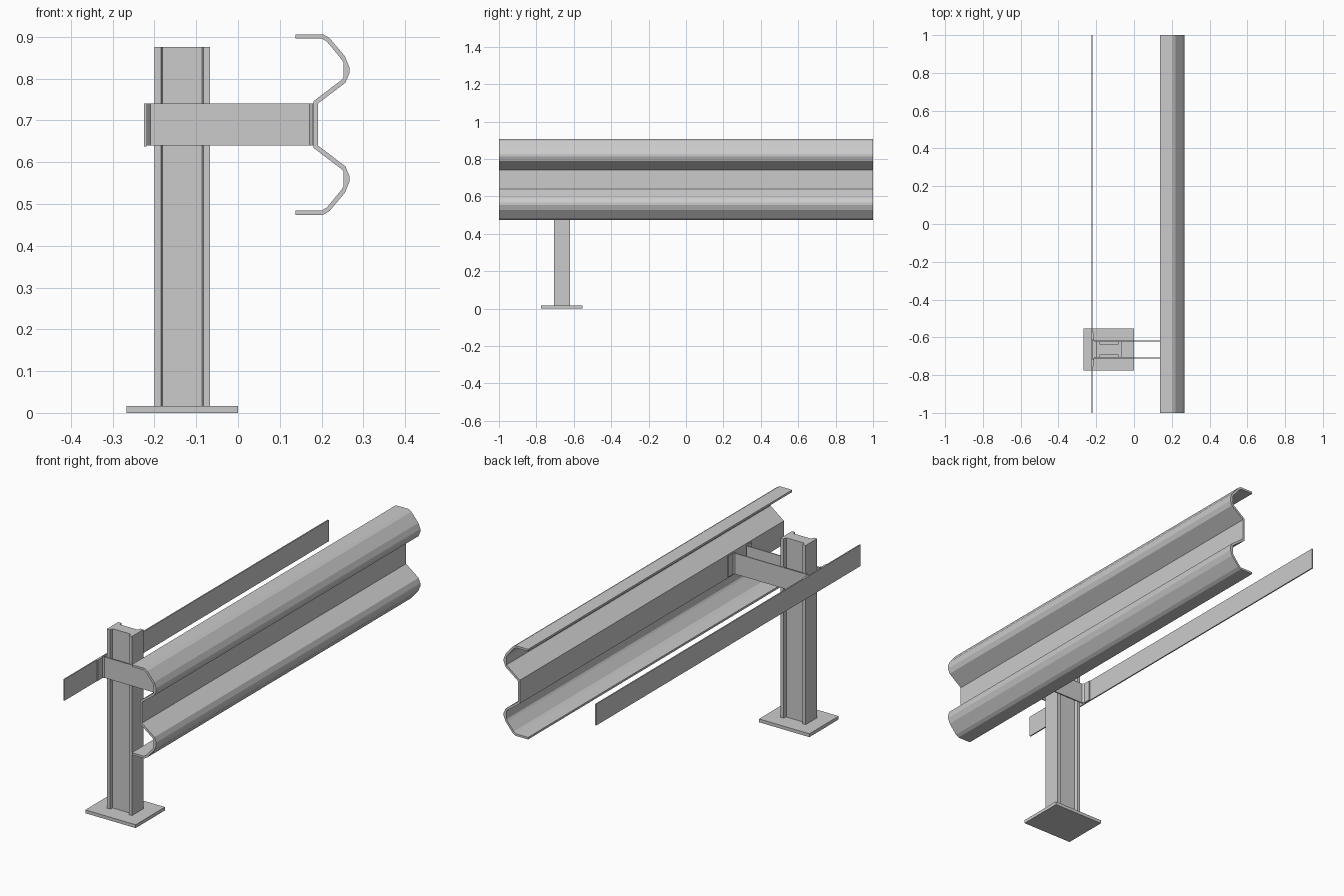
import bpy

if "Cube" in bpy.data.objects:
    bpy.data.objects.remove(bpy.data.objects["Cube"])

CY = -0.664   # y centre of post
ZC = 0.69     # z centre of rail and brackets


def prism(name, pts, lo, hi, axis):
    """Extrude a closed 2D outline along 'y' (pts are x,z) or 'z' (pts are x,y)."""
    def place(p, h):
        return (p[0], h, p[1]) if axis == 'y' else (p[0], p[1], h)
    n = len(pts)
    area = sum(pts[i][0] * pts[(i + 1) % n][1] - pts[(i + 1) % n][0] * pts[i][1] for i in range(n))
    if (area < 0) != (axis == 'y'):
        pts = pts[::-1]
    verts = [place(p, lo) for p in pts] + [place(p, hi) for p in pts]
    faces = [list(range(n))[::-1], list(range(n, 2 * n))]
    faces += [[i, (i + 1) % n, (i + 1) % n + n, i + n] for i in range(n)]
    me = bpy.data.meshes.new(name)
    me.from_pydata(verts, [], faces)
    ob = bpy.data.objects.new(name, me)
    bpy.context.collection.objects.link(ob)
    return ob


def rect(x0, x1, y0, y1):
    return [(x0, y0), (x1, y0), (x1, y1), (x0, y1)]


# base plate
prism("base_plate", rect(-0.267, 0.0, CY - 0.111, CY + 0.111), 0, 0.016, 'z')

# post with a shallow groove on both y sides
half = [(-0.2, 0.043), (-0.184, 0.043), (-0.181, 0.027), (-0.086, 0.027), (-0.083, 0.043), (-0.067, 0.043)]
outline = half + [(x, -y) for x, y in reversed(half)]
prism("post", [(x, CY + y) for x, y in outline], 0.016, 0.875, 'z')

# bracket straps: a flat arm on each side, flanged outwards at both ends
inner = [(-0.219, 0.09), (-0.219, 0.054), (-0.212, 0.043), (0.174, 0.043), (0.181, 0.054), (0.181, 0.09)]
outer = [(0.177, 0.09), (0.177, 0.056), (0.171, 0.048), (-0.209, 0.048), (-0.215, 0.056), (-0.215, 0.09)]
for side, label in ((-1, "front"), (1, "rear")):
    prism("bracket_" + label, [(x, CY + side * y) for x, y in inner + outer], 0.64, 0.74, 'z')

# rear tie strip
prism("rear_strip", rect(-0.225, -0.219, 0.638, 0.74), -1, 1, 'y')

# double-wave guard rail, profile given as heights above its centre line
out = [(0.137, 0.216), (0.204, 0.216), (0.219, 0.207), (0.256, 0.163), (0.2665, 0.137),
       (0.2665, 0.123), (0.257, 0.1), (0.191, 0.05)]
inn = [(0.137, 0.206), (0.200, 0.206), (0.213, 0.198), (0.247, 0.157), (0.252, 0.149),
       (0.252, 0.111), (0.248, 0.107), (0.181, 0.056)]


def full(half_profile):
    return half_profile + [(x, -z) for x, z in reversed(half_profile)]


prism("guard_rail", [(x, ZC + z) for x, z in full(out) + full(inn)[::-1]], -1, 1, 'y')
